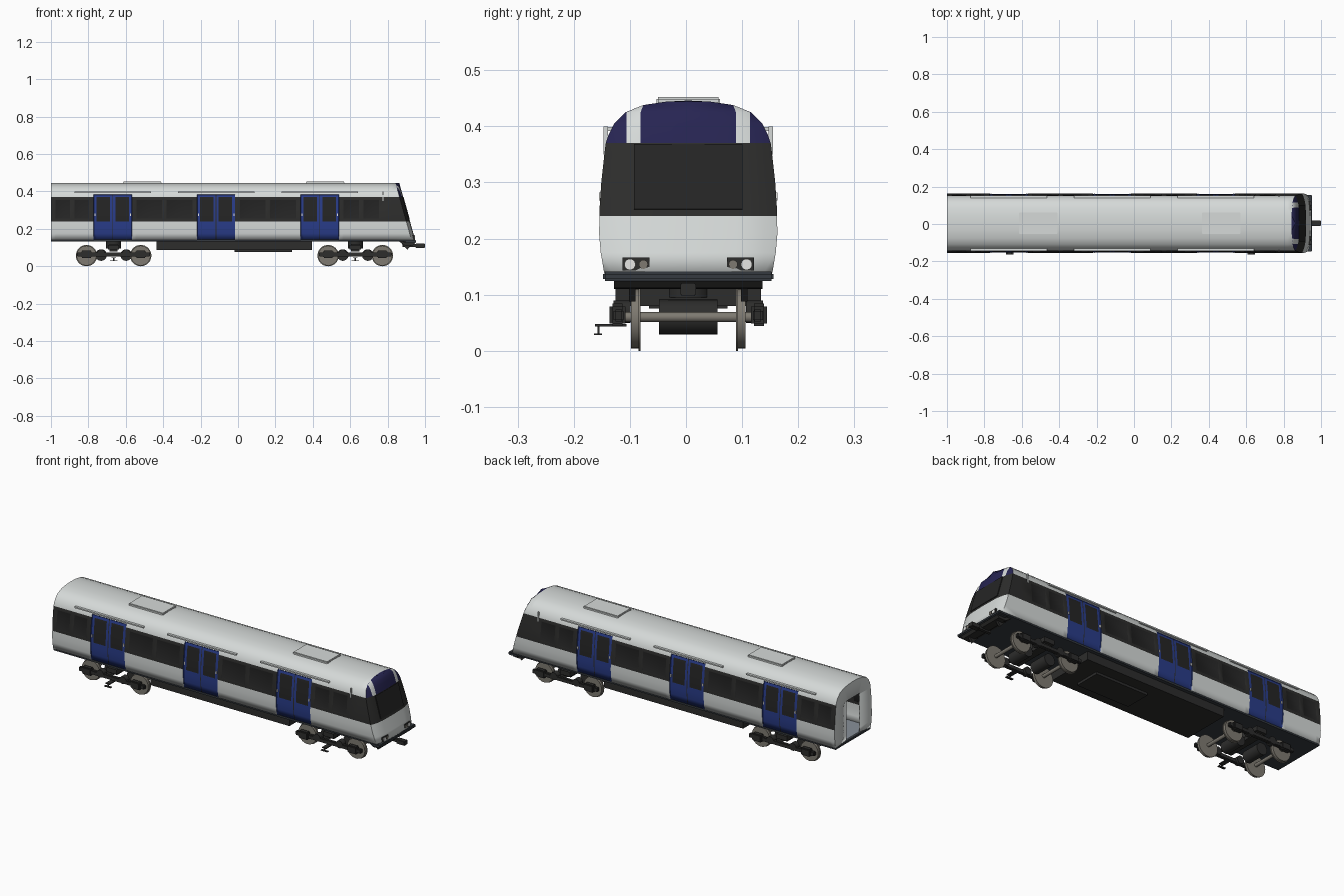
import bpy
import bmesh
import math
from mathutils import Matrix, Vector

default_cube = bpy.data.objects.get("Cube")
if default_cube:
    bpy.data.objects.remove(default_cube, do_unlink=True)

CENTRE_Y = 0.004
materials = {}


def make_material(name, red, green, blue):
    material = bpy.data.materials.new(name)
    material.use_nodes = True
    colour = (red, green, blue, 1)
    material.diffuse_color = colour
    material.node_tree.nodes["Principled BSDF"].inputs["Base Color"].default_value = colour
    materials[name] = material


make_material("light grey", 0.67, 0.7, 0.69)
make_material("charcoal", 0.026, 0.026, 0.025)
make_material("black glass", 0.018, 0.018, 0.018)
make_material("door blue", 0.022, 0.045, 0.25)
make_material("navy", 0.02, 0.018, 0.085)
make_material("wheel steel", 0.21, 0.195, 0.165)
make_material("slate", 0.035, 0.042, 0.05)
make_material("floor grey", 0.25, 0.28, 0.32)
make_material("lamp white", 0.8, 0.8, 0.78)
NAMES = list(materials)


def finish(name, bm, mats, smooth=False):
    mesh = bpy.data.meshes.new(name)
    bm.to_mesh(mesh)
    bm.free()
    for mat in mats:
        mesh.materials.append(materials[mat])
    obj = bpy.data.objects.new(name, mesh)
    bpy.context.collection.objects.link(obj)
    obj.location.y = CENTRE_Y
    if smooth:
        bpy.ops.object.select_all(action="DESELECT")
        obj.select_set(True)
        bpy.context.view_layer.objects.active = obj
        bpy.ops.object.shade_smooth_by_angle(angle=math.radians(30))
    return obj


def box(name, mat, xs, ys, zs, bevel=0):
    bm = bmesh.new()
    lows, highs = Vector((xs[0], ys[0], zs[0])), Vector((xs[1], ys[1], zs[1]))
    size = highs - lows
    bmesh.ops.create_cube(bm, size=1)
    bmesh.ops.transform(bm, verts=bm.verts,
                        matrix=Matrix.Translation((lows + highs) / 2) @ Matrix.Diagonal((*size, 1)))
    if bevel:
        bmesh.ops.bevel(bm, geom=bm.edges[:], offset=bevel, segments=2, affect="EDGES")
    return finish(name, bm, [mat])


def around(centre, half):
    return (centre - half, centre + half)


def cylinder(name, mat, centre, radius, length, axis="Y", sides=24):
    bm = bmesh.new()
    bmesh.ops.create_cone(bm, cap_ends=True, segments=sides, radius1=radius, radius2=radius, depth=length)
    turn = {"X": Matrix.Rotation(math.pi / 2, 4, "Y"), "Y": Matrix.Rotation(math.pi / 2, 4, "X"),
            "Z": Matrix.Identity(4)}[axis]
    bmesh.ops.transform(bm, verts=bm.verts, matrix=Matrix.Translation(centre) @ turn)
    return finish(name, bm, [mat], smooth=True)


def prism(name, mat, outline, ys):
    # side outline in x and z, extruded across the car
    bm = bmesh.new()
    face = bm.faces.new([bm.verts.new((x, ys[0], z)) for x, z in outline])
    extruded = bmesh.ops.extrude_face_region(bm, geom=[face])["geom"]
    moved = [v for v in extruded if isinstance(v, bmesh.types.BMVert)]
    bmesh.ops.translate(bm, verts=moved, vec=(0, ys[1] - ys[0], 0))
    bmesh.ops.recalc_face_normals(bm, faces=bm.faces)
    return finish(name, bm, [mat])


# Car shell: half widths by height
ROWS = [(0.14, 0.15), (0.175, 0.156), (0.21, 0.159), (0.24, 0.158), (0.255, 0.158), (0.3, 0.155),
        (0.355, 0.149), (0.37, 0.147), (0.385, 0.142), (0.405, 0.132), (0.425, 0.112), (0.438, 0.08),
        (0.444, 0.04), (0.446, 0)]
BAND = (0.24, 0.37)
DOORS = (-0.67, -0.117, 0.437)
DOOR_HALF, DOOR_TOP = 0.102, 0.385
BACK, TOP = -1, 0.446

# Two windows in each bay between the doors
bay_ends = [BACK] + [d + s * DOOR_HALF for d in DOORS for s in (-1, 1)] + [0.78]
windows = []
for start, end in zip(bay_ends[::2], bay_ends[1::2]):
    middle = (start + end) / 2
    windows += [(start + 0.025, middle - 0.012), (middle + 0.012, end - 0.025)]

columns = {BACK, 0.82}
for pair in windows:
    columns.update(pair)
for door in DOORS:
    for offset in (0.002, 0.014, 0.086, DOOR_HALF):
        columns.update((door - offset, door + offset))
columns = sorted(columns) + [None]


def nose_x(z, share):
    return 0.862 + (TOP - z) * 0.28 - 0.02 * share ** 4


def side_colour(x, z):
    in_band = BAND[0] < z < BAND[1]
    for door in DOORS:
        reach = abs(x - door)
        if reach < DOOR_HALF and z < DOOR_TOP:
            if reach < 0.002:
                return "charcoal"
            return "black glass" if in_band and 0.014 < reach < 0.086 else "door blue"
    if not in_band:
        return "light grey"
    return "black glass" if any(a < x < b for a, b in windows) and 0.255 < z < 0.355 else "charcoal"


def nose_colour(y, z):
    if z < BAND[0]:
        return "light grey"
    if z < BAND[1]:
        return "charcoal"
    return "light grey" if 0.085 < abs(y) < 0.11 else "navy"


shell = bmesh.new()


def quad(points, colour):
    face = shell.faces.new([shell.verts.new(p) for p in points])
    face.material_index = NAMES.index(colour)


def column_x(x, z):
    return nose_x(z, 1) if x is None else x


NOSE_STEPS = (0, 0.085, 0.11, 0.135, 1)
for (z0, w0), (z1, w1) in zip(ROWS, ROWS[1:]):
    mid_z = (z0 + z1) / 2
    for side in (-1, 1):
        # Side and roof panels
        for a, b in zip(columns, columns[1:]):
            mid_x = (a + (0.85 if b is None else b)) / 2
            quad([(a, side * w0, z0), (column_x(b, z0), side * w0, z0),
                  (column_x(b, z1), side * w1, z1), (a, side * w1, z1)], side_colour(mid_x, mid_z))
        # Raked cab front
        for a, b in zip(NOSE_STEPS, NOSE_STEPS[1:]):
            points = []
            for y, z, w in ((a, z0, w0), (b, z0, w0), (b, z1, w1), (a, z1, w1)):
                y = min(y, w)
                points.append((nose_x(z, y / w if w else 1), side * y, z))
            quad(points, nose_colour((a + min(b, 0.15)) / 2, mid_z))
        # Rear wall around the open gangway door
        outer = [(BACK, side * w, z) for z, w in ((z0, w0), (z1, w1))]
        inner = [(BACK, side * min(w, 0.058), min(max(z, 0.15), 0.36)) for z, w in ((z0, w0), (z1, w1))]
        quad(outer + inner[::-1], "light grey")
bmesh.ops.remove_doubles(shell, verts=shell.verts, dist=0.0001)
bmesh.ops.dissolve_degenerate(shell, edges=shell.edges, dist=0.00001)
bmesh.ops.recalc_face_normals(shell, faces=shell.faces)
highest = max(shell.faces, key=lambda f: f.calc_center_median().z)
if highest.normal.z < 0:
    bmesh.ops.reverse_faces(shell, faces=shell.faces)


def recess(x0, x1, z0, z1, depth):
    for side in (-1, 1):
        region = []
        for face in shell.faces:
            c = face.calc_center_median()
            if x0 < c.x < x1 and z0 < c.z < z1 and c.y * side > 0.1:
                region.append(face)
        bmesh.ops.inset_region(shell, faces=region, thickness=0.002, depth=-depth, use_even_offset=True)


for door in DOORS:
    recess(*around(door, DOOR_HALF), 0.14, DOOR_TOP, 0.003)
for start, end in windows:
    recess(start, end, 0.255, 0.355, 0.001)
car_shell = finish("car_shell", shell, NAMES, smooth=True)
walls = car_shell.modifiers.new("wall thickness", "SOLIDIFY")
walls.thickness = 0.006
walls.offset = -1

# Floor, underframe and equipment
box("floor_frame", "slate", (BACK, 0.92), (-0.149, 0.149), (0.132, 0.142))
box("cabin_floor", "floor grey", (-0.995, 0.9), (-0.14, 0.14), (0.142, 0.15))
box("equipment_case", "charcoal", (-0.435, 0.395), (-0.13, 0.13), (0.088, 0.132))
box("equipment_tray", "charcoal", (-0.02, 0.29), (-0.07, 0.07), (0.075, 0.088))

# Roof units, door gutters and cab rails
for x in (-0.513, 0.467):
    box("roof_unit", "light grey", around(x, 0.103), (-0.057, 0.057), (0.438, 0.452), 0.003)
for side in (-1, 1):
    for door in DOORS:
        box("door_gutter", "light grey", around(door, 0.205), around(side * 0.141, 0.007), (0.392, 0.399))
        for reach in (-0.095, 0.095):
            box("door_handle", "lamp white", around(door + reach, 0.003), around(side * 0.157, 0.002),
                (0.268, 0.282))
    box("cab_rail", "light grey", around(0.775, 0.003), around(side * 0.147, 0.004), (0.35, 0.4))

# Cab front: windscreen, lamps, bumper, skirt and coupler
slope = Matrix.Rotation(-math.atan(0.28), 4, "Y")
windscreen = box("windscreen", "black glass", (-0.002, 0.002), (-0.097, 0.097), (-0.06, 0.06))
windscreen.matrix_world = Matrix.Translation((nose_x(0.31, 0.3), CENTRE_Y, 0.31)) @ slope
for side in (-1, 1):
    lamp_x = nose_x(0.155, 0.62)
    box("lamp_panel", "charcoal", (lamp_x - 0.015, lamp_x + 0.003), around(side * 0.093, 0.024), (0.143, 0.166))
    cylinder("headlamp", "lamp white", (lamp_x + 0.003, side * 0.104, 0.154), 0.01, 0.006, "X")
    cylinder("tail_lamp", "wheel steel", (lamp_x + 0.003, side * 0.08, 0.154), 0.008, 0.006, "X")
    prism("skirt_bracket", "charcoal", [(0.865, 0.132), (0.905, 0.088), (0.94, 0.132)],
          around(side * 0.1, 0.006))
box("bumper", "slate", (0.895, 0.952), (-0.152, 0.152), (0.124, 0.141), 0.004)
prism("front_skirt", "charcoal", [(0.86, 0.133), (0.895, 0.11), (0.935, 0.112), (0.948, 0.126)], (-0.132, 0.132))
box("coupler_bar", "charcoal", (0.88, 0.97), (-0.008, 0.008), (0.103, 0.118))
box("coupler_head", "charcoal", (0.95, 1), (-0.014, 0.014), (0.098, 0.121), 0.002)

# Bogies
for bogie in (-0.665, 0.627):
    box("bolster", "charcoal", around(bogie, 0.022), (-0.115, 0.115), (0.08, 0.118))
    cylinder("pivot", "charcoal", (bogie, 0, 0.115), 0.04, 0.04, "Z")
    for end in (-1, 1):
        axle = bogie + end * 0.145
        cylinder("axle", "wheel steel", (axle, 0, 0.06), 0.009, 0.24, sides=16)
        cylinder("traction_motor", "charcoal", (bogie + end * 0.067, 0, 0.06), 0.031, 0.104)
        for side in (-1, 1):
            cylinder("wheel", "wheel steel", (axle, side * 0.094, 0.057), 0.053, 0.016, sides=32)
            cylinder("wheel_flange", "wheel steel", (axle, side * 0.087, 0.057), 0.057, 0.004, sides=32)
            box("axle_box", "charcoal", around(axle, 0.028), around(side * 0.126, 0.014), (0.044, 0.084), 0.005)
            cylinder("spring", "charcoal", (bogie + end * 0.067, side * 0.118, 0.07), 0.02, 0.03)
    for side in (-1, 1):
        box("side_frame", "charcoal", around(bogie, 0.195), around(side * 0.124, 0.009), (0.052, 0.074), 0.003)
        box("air_spring", "charcoal", around(bogie, 0.03), around(side * 0.11, 0.02), (0.09, 0.115))
    # Current collector on one side
    box("collector_arm", "charcoal", around(bogie, 0.012), (-0.166, -0.11), (0.043, 0.048))
    box("collector_shoe", "charcoal", around(bogie, 0.02), (-0.168, -0.154), (0.028, 0.031))
    box("collector_link", "charcoal", around(bogie, 0.004), (-0.162, -0.158), (0.03, 0.045))
